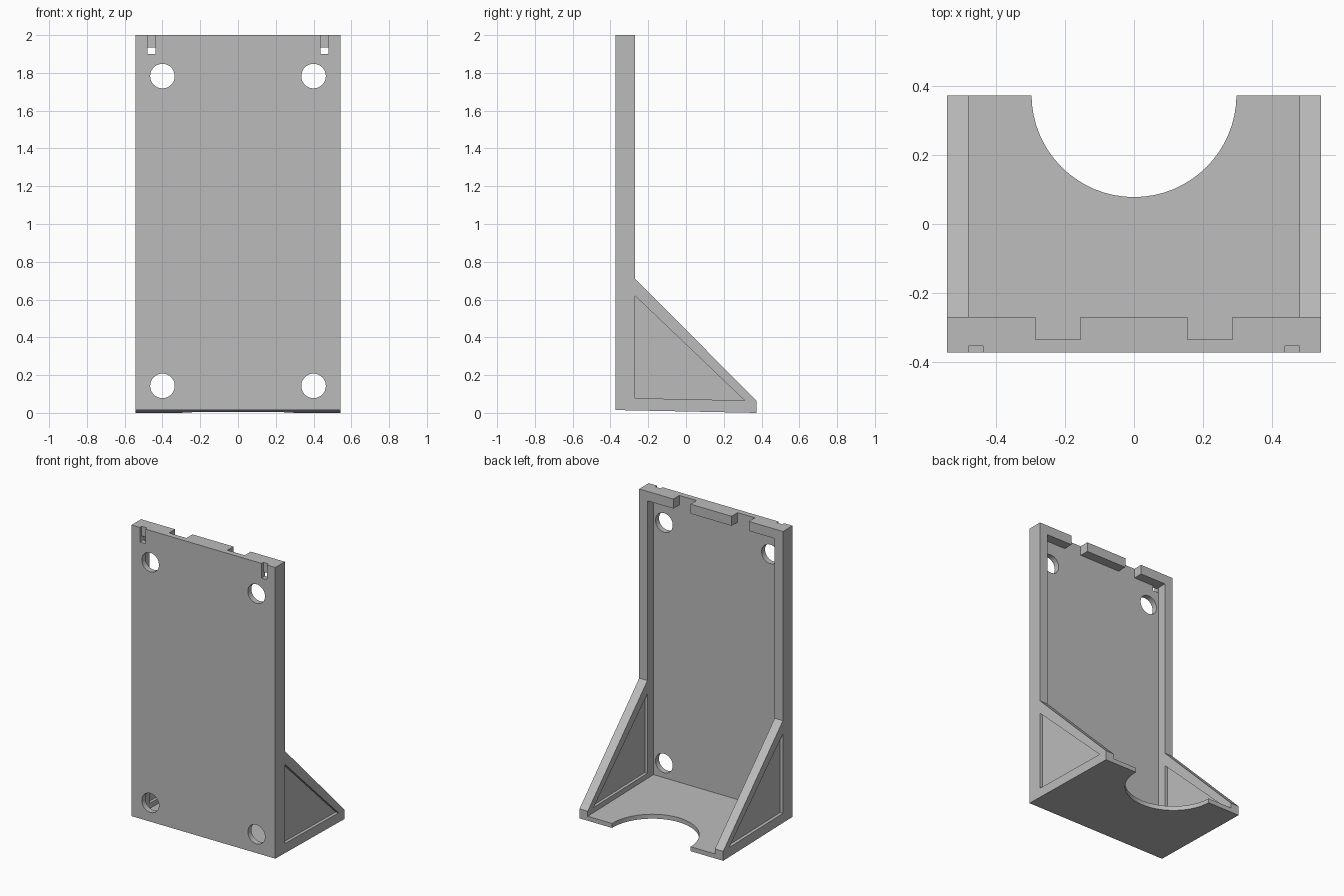
import bpy, bmesh, math
from mathutils import Matrix, Vector

cube = bpy.data.objects.get("Cube")
if cube:
    bpy.data.objects.remove(cube, do_unlink=True)

grey = bpy.data.materials.new("plain grey")
grey.use_nodes = True
grey.diffuse_color = (0.5, 0.5, 0.5, 1)
grey.node_tree.nodes["Principled BSDF"].inputs["Base Color"].default_value = (0.5, 0.5, 0.5, 1)


def make_object(name, bm):
    bmesh.ops.recalc_face_normals(bm, faces=bm.faces)
    mesh = bpy.data.meshes.new(name)
    bm.to_mesh(mesh)
    bm.free()
    mesh.materials.append(grey)
    obj = bpy.data.objects.new(name, mesh)
    bpy.context.collection.objects.link(obj)
    return obj


def prism(name, profile, x0, x1):
    """Extrude a (y, z) profile along x."""
    bm = bmesh.new()
    face = bm.faces.new([bm.verts.new((x0, y, z)) for y, z in profile])
    ext = bmesh.ops.extrude_face_region(bm, geom=[face])
    verts = [v for v in ext["geom"] if isinstance(v, bmesh.types.BMVert)]
    bmesh.ops.translate(bm, verts=verts, vec=(x1 - x0, 0, 0))
    return make_object(name, bm)


def box(name, x0, x1, y0, y1, z0, z1):
    return prism(name, [(y0, z0), (y1, z0), (y1, z1), (y0, z1)], x0, x1)


def cylinder(name, centre, radius, depth, segments, along_y=False):
    bm = bmesh.new()
    turn = Matrix.Rotation(math.pi / 2 if along_y else 0, 4, "X")
    bmesh.ops.create_cone(bm, cap_ends=True, segments=segments, radius1=radius,
                          radius2=radius, depth=depth,
                          matrix=Matrix.Translation(Vector(centre)) @ turn)
    return make_object(name, bm)


def cut(body, cutter):
    mod = body.modifiers.new("cut", "BOOLEAN")
    mod.operation = "DIFFERENCE"
    mod.solver = "EXACT"
    mod.object = cutter
    bpy.context.view_layer.objects.active = body
    bpy.ops.object.modifier_apply(modifier=mod.name)
    bpy.data.objects.remove(cutter, do_unlink=True)


FRONT, BACK, RIM, PLATE = -0.373, 0.373, -0.27, -0.335
HALF, INNER = 0.542, 0.48

# Solid side silhouette of the bracket
bracket = prism("wall_bracket", [(FRONT, 0.015), (BACK, 0), (BACK, 0.065),
                                 (RIM, 0.71), (RIM, 2), (FRONT, 2)], -HALF, HALF)

# Hollow between the side gussets, leaving back plate, floor and top rim
cut(bracket, prism("hollow", [(PLATE, 0.044), (0.5, 0.028), (0.5, 1.935),
                              (PLATE, 1.935)], -INNER, INNER))

# Round opening in the floor
cut(bracket, cylinder("floor_opening", (0, BACK + 0.002, 0), 0.297, 0.4, 64))

triangle = [(RIM, 0.078), (0.31, 0.066), (RIM, 0.62)]
for s in (-1, 1):
    # Triangular recesses on both faces of each gusset
    for a, b in ((0.46, 0.50), (0.52, 0.56)):
        cut(bracket, prism("recess", triangle, s * a, s * b))
    # Notches in the top rim
    cut(bracket, box("notch", s * 0.155, s * 0.285, PLATE, -0.2, 1.9, 2.1))
    # Screw holes
    for z in (0.143, 1.783):
        cut(bracket, cylinder("hole", (s * 0.4, -0.375, z), 0.065, 0.15, 40, True))
    # Hanging slots: a shallow groove with a window below the rim
    cut(bracket, box("groove", s * 0.438, s * 0.479, -0.45, -0.353, 1.9, 2.1))
    cut(bracket, box("window", s * 0.438, s * 0.479, -0.45, -0.3, 1.9, 1.935))

bpy.ops.object.select_all(action="DESELECT")
bracket.select_set(True)
bpy.context.view_layer.objects.active = bracket
bpy.ops.object.shade_smooth_by_angle(angle=math.radians(30))
